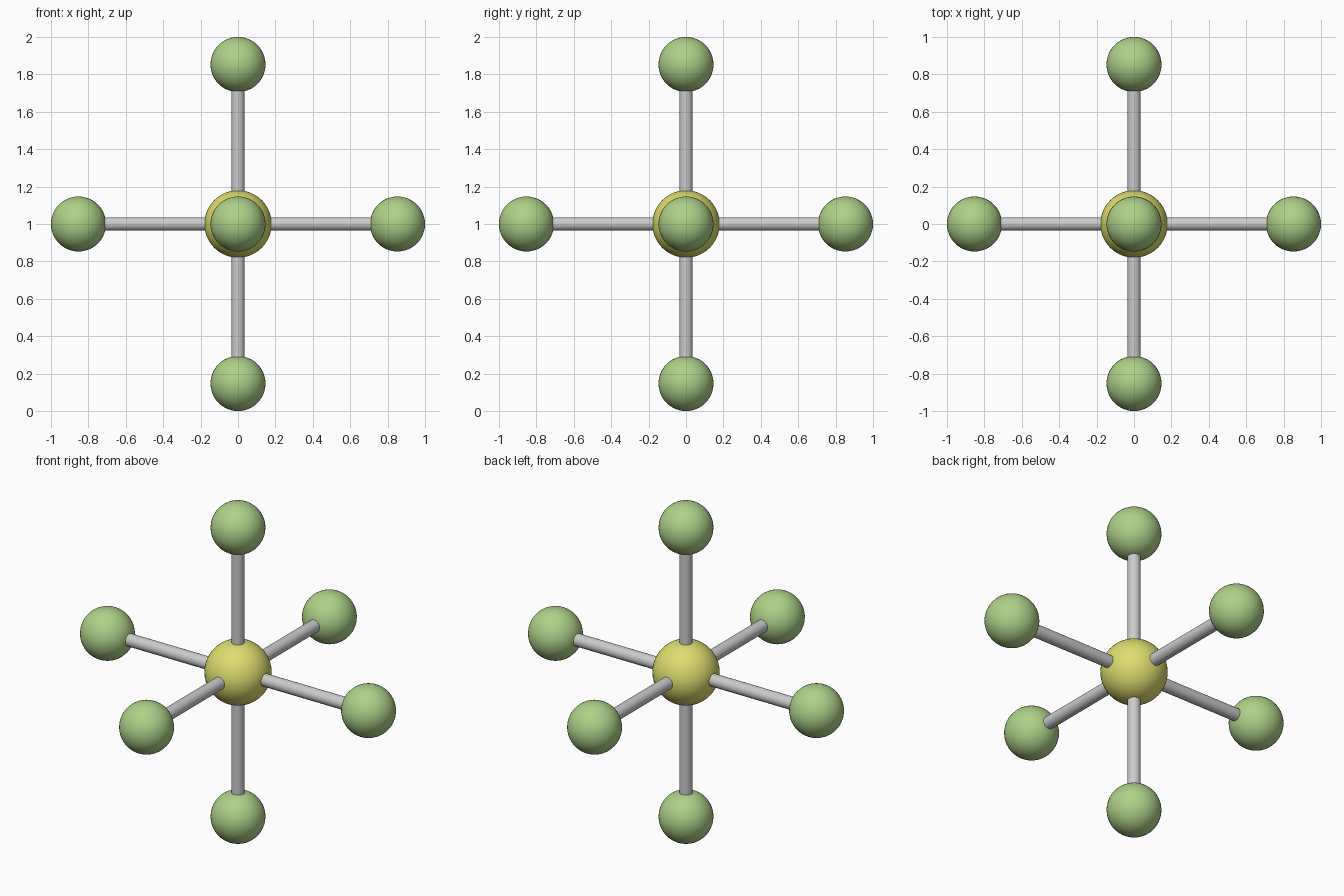
import bpy
from mathutils import Vector

if "Cube" in bpy.data.objects:
    bpy.data.objects.remove(bpy.data.objects["Cube"])

CENTRE = Vector((0, 0, 1))
BOND = 0.853        # centre-to-centre distance
R_CORE, R_OUTER, R_ROD = 0.18, 0.147, 0.036


def material(name, rgb):
    mat = bpy.data.materials.new(name)
    mat.diffuse_color = (*rgb, 1)
    mat.use_nodes = True
    mat.node_tree.nodes["Principled BSDF"].inputs["Base Color"].default_value = mat.diffuse_color
    return mat


def atom(name, position, radius, mat):
    bpy.ops.mesh.primitive_uv_sphere_add(segments=48, ring_count=24, radius=radius, location=position)
    ob = bpy.context.object
    ob.name = name
    ob.data.materials.append(mat)
    bpy.ops.object.shade_smooth()


def rod(name, start, end):
    axis = end - start
    bpy.ops.mesh.primitive_cylinder_add(vertices=32, radius=R_ROD, depth=axis.length,
                                        location=(start + end) / 2,
                                        rotation=axis.to_track_quat('Z', 'Y').to_euler())
    bpy.context.object.name = name
    bpy.ops.object.shade_smooth_by_angle()


yellow = material("yellow", (0.73, 0.72, 0.16))
green = material("green", (0.42, 0.64, 0.25))

# Central atom
atom("central_atom", CENTRE, R_CORE, yellow)

# Six outer atoms, each joined to the centre by a rod
directions = {"right": (1, 0, 0), "left": (-1, 0, 0), "back": (0, 1, 0),
              "front": (0, -1, 0), "top": (0, 0, 1), "bottom": (0, 0, -1)}
for side, d in directions.items():
    d = Vector(d)
    tip = CENTRE + d * BOND
    atom(side + "_atom", tip, R_OUTER, green)
    rod(side + "_bond", CENTRE, tip)
